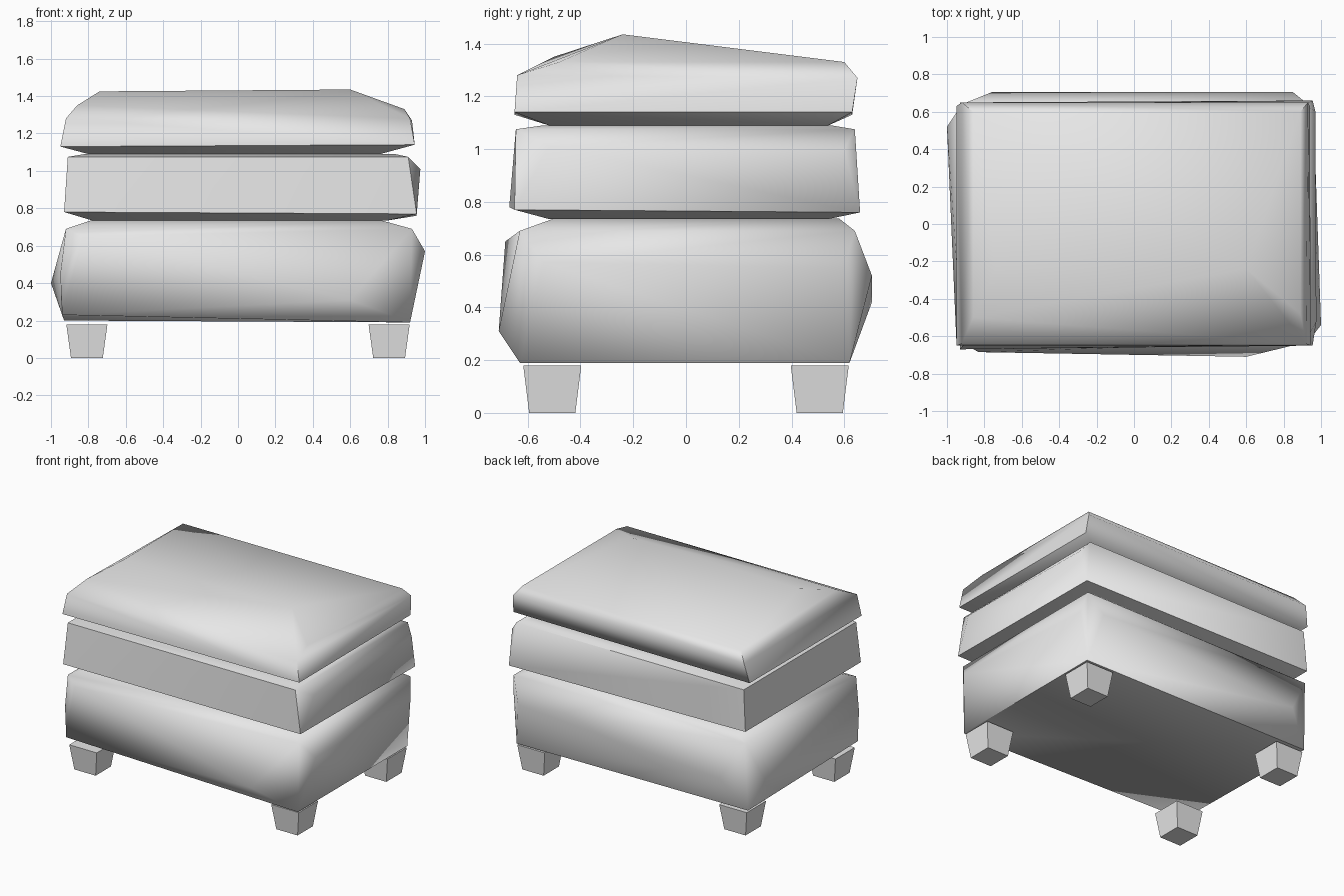
import bpy, bmesh, math

if "Cube" in bpy.data.objects:
    bpy.data.objects.remove(bpy.data.objects["Cube"])

grey = bpy.data.materials.new("light grey")
grey.diffuse_color = (0.8, 0.8, 0.8, 1)
grey.use_nodes = True
grey.node_tree.nodes["Principled BSDF"].inputs["Base Color"].default_value = grey.diffuse_color


def finish(name, bm, smooth):
    bmesh.ops.recalc_face_normals(bm, faces=bm.faces[:])
    mesh = bpy.data.meshes.new(name)
    bm.to_mesh(mesh)
    bm.free()
    mesh.materials.append(grey)
    if smooth:
        mesh.shade_smooth()
        mesh.set_sharp_from_angle(angle=math.radians(60))
    obj = bpy.data.objects.new(name, mesh)
    bpy.context.collection.objects.link(obj)


def rect(x0, x1, y0, y1, z):
    """Four corners of a level rectangle."""
    return [(x0, y0, z), (x1, y0, z), (x1, y1, z), (x0, y1, z)]


def cushion(name, points):
    """Stuffed block pulled tight over its corner points."""
    bm = bmesh.new()
    verts = [bm.verts.new(p) for p in points]
    bmesh.ops.convex_hull(bm, input=verts)
    loose = [v for v in bm.verts if not v.link_faces]
    bmesh.ops.delete(bm, geom=loose, context='VERTS')
    finish(name, bm, True)


# Base cushion: tilted underside, bulging middle, pinched top
cushion("base_cushion",
        [(-0.94, -0.62, 0.23), (0.92, -0.63, 0.19), (0.92, 0.62, 0.19), (-0.93, 0.62, 0.20)]
        + [(-1.0, 0.52, 0.40), (-0.76, 0.705, 0.42), (0.85, 0.705, 0.52), (0.96, 0.60, 0.55),
           (1.0, -0.54, 0.57), (0.60, -0.71, 0.31), (-0.83, -0.685, 0.65), (-0.95, -0.62, 0.45)]
        + rect(-0.92, 0.93, -0.63, 0.64, 0.69)
        + rect(-0.78, 0.76, -0.50, 0.58, 0.737))

# Middle cushion
cushion("middle_cushion",
        rect(-0.78, 0.80, -0.52, 0.54, 0.735)
        + [(-0.93, -0.67, 0.78), (0.955, -0.65, 0.77), (0.955, 0.66, 0.76), (-0.93, 0.65, 0.78)]
        + [(0.975, -0.52, 1.01), (0.97, 0.60, 1.0)]
        + rect(-0.91, 0.91, -0.645, 0.64, 1.075)
        + rect(-0.82, 0.84, -0.54, 0.55, 1.09))

# Lid cushion: ridge near the front, falling away to the back
cushion("lid_cushion",
        rect(-0.80, 0.76, -0.52, 0.54, 1.09)
        + [(-0.95, -0.65, 1.13), (0.945, -0.65, 1.14), (0.94, 0.63, 1.14), (-0.95, 0.63, 1.13)]
        + [(-0.92, -0.64, 1.28), (0.92, -0.64, 1.28), (0.93, 0.65, 1.27), (-0.92, 0.65, 1.27)]
        + [(-0.86, -0.50, 1.35), (-0.74, -0.24, 1.425), (0.60, -0.24, 1.435), (0.89, -0.48, 1.33),
           (0.89, 0.60, 1.33), (-0.86, 0.60, 1.33)])

# Four tapered feet
for sx, side in ((-1, "left"), (1, "right")):
    for sy, end in ((-1, "front"), (1, "back")):
        bm = bmesh.new()
        bmesh.ops.create_cube(bm, size=1)
        for v in bm.verts:
            top = v.co.z > 0
            w, d = (0.22, 0.22) if top else (0.17, 0.175)
            v.co = (sx * 0.808 + v.co.x * w, sy * 0.507 + v.co.y * d, 0.18 if top else 0)
        finish(f"{end}_{side}_foot", bm, False)
